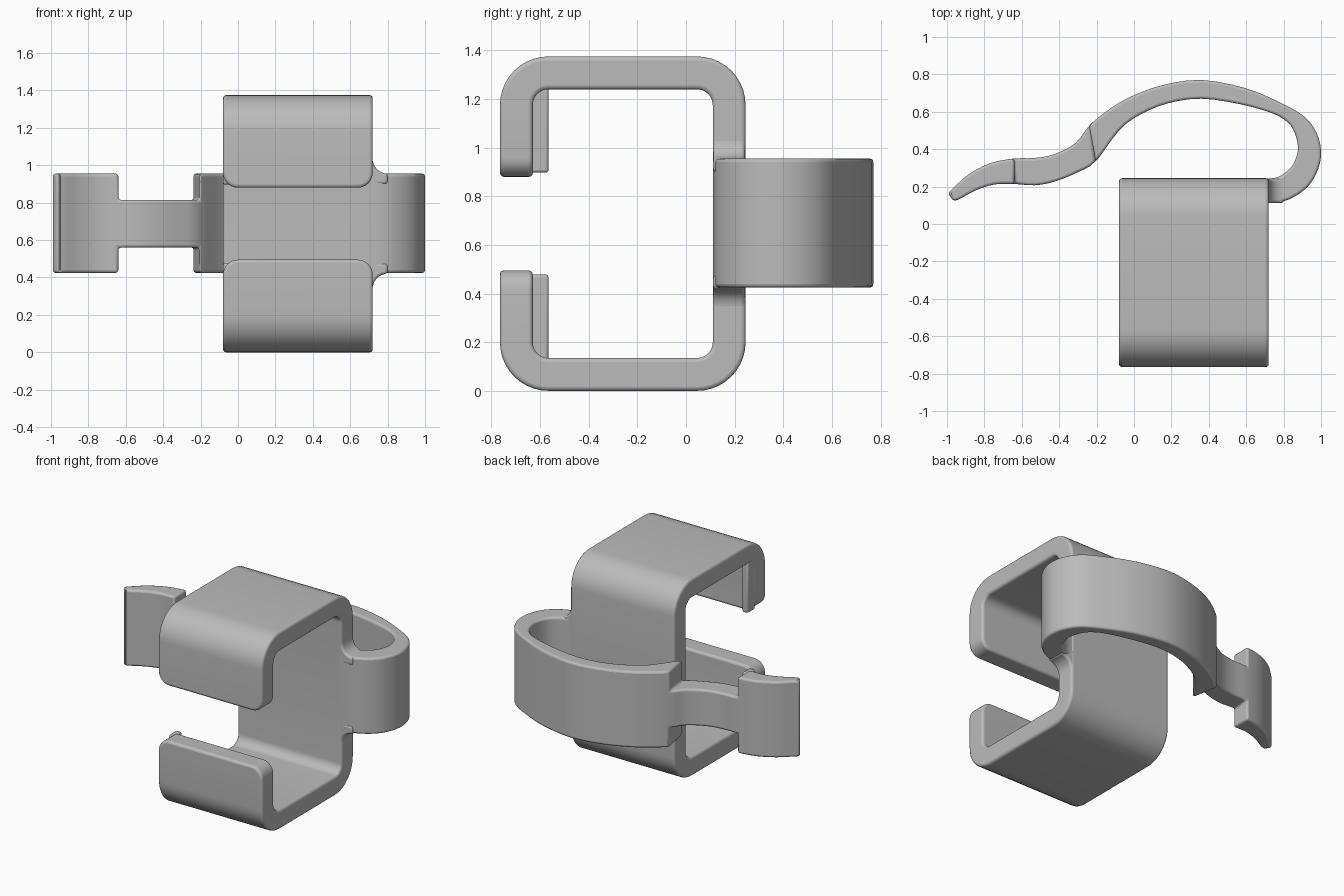
import bpy, bmesh, math
from mathutils import Vector

if "Cube" in bpy.data.objects:
    bpy.data.objects.remove(bpy.data.objects["Cube"])

grey = bpy.data.materials.new("light_grey")
grey.diffuse_color = (0.5, 0.5, 0.5, 1)
grey.use_nodes = True
grey.node_tree.nodes["Principled BSDF"].inputs["Base Color"].default_value = grey.diffuse_color
MID = 0.6875  # height of the mirror plane


def finish(name, bm, bevel):
    """Turn a bmesh into a smooth object with rounded edges."""
    bmesh.ops.recalc_face_normals(bm, faces=bm.faces)
    me = bpy.data.meshes.new(name)
    bm.to_mesh(me)
    bm.free()
    me.materials.append(grey)
    ob = bpy.data.objects.new(name, me)
    bpy.context.collection.objects.link(ob)
    bpy.context.view_layer.objects.active = ob
    ob.select_set(True)
    bpy.ops.object.shade_smooth_by_angle(angle=math.radians(35))
    ob.select_set(False)
    mod = ob.modifiers.new("rounded_edges", 'BEVEL')
    mod.width, mod.segments = bevel, 3
    mod.limit_method, mod.angle_limit = 'ANGLE', math.radians(35)
    mod.use_clamp_overlap = False
    return ob


def prism(points, shift):
    """Extrude a closed polygon of 3D points along a vector."""
    bm = bmesh.new()
    face = bm.faces.new([bm.verts.new(p) for p in points])
    res = bmesh.ops.extrude_face_region(bm, geom=[face])
    verts = [v for v in res['geom'] if isinstance(v, bmesh.types.BMVert)]
    bmesh.ops.translate(bm, verts=verts, vec=shift)
    return bm


def arc(cx, cy, r, a0, a1, n=10):
    return [(cx + r * math.cos(math.radians(a0 + (a1 - a0) * i / n)),
             cy + r * math.sin(math.radians(a0 + (a1 - a0) * i / n))) for i in range(n + 1)]


# C-shaped clamp: upper half of the profile, mirrored to the lower half
outer = [(-0.765, 0.88)] + arc(-0.565, 1.175, 0.2, 180, 90) + arc(0.045, 1.175, 0.2, 90, 0)
inner = arc(0.045, 1.175, 0.065, 0, 90) + arc(-0.565, 1.175, 0.065, 90, 180) + [(-0.63, 0.88)]
flip = lambda pts: [(y, 2 * MID - z) for y, z in reversed(pts)]
profile = outer + flip(outer) + flip(inner) + inner
bm = prism([(-0.08, y, z) for y, z in profile], (0.8, 0, 0))
# rounded corners of the two front flaps
corners = [e for e in bm.edges
           if all(v.co.y < -0.6 and abs(abs(v.co.z - MID) - 0.1925) < 0.001 for v in e.verts)
           and abs(e.verts[0].co.x - e.verts[1].co.x) < 0.001]
bmesh.ops.bevel(bm, geom=corners, offset=0.08, segments=8, profile=0.5, affect='EDGES')
finish("clamp", bm, 0.016)

for side, s in (("upper", 1), ("lower", -1)):
    zz = lambda z: MID + s * (z - MID)
    # small stop rib inside each flap
    rib = [(-0.08, y, zz(z)) for y, z in
           ((-0.65, 0.897), (-0.565, 0.897), (-0.565, 1.25), (-0.65, 1.25))]
    finish(side + "_stop_rib", prism(rib, (0.045, 0, 0)), 0.012)
    # fillet between the clamp wall and the arm
    pts = [(0.66, 0.90), (0.66, 1.035)] + arc(0.80, 1.035, 0.08, 180, 270, 8) + [(0.80, 0.90)]
    finish(side + "_arm_fillet",
           prism([(x, 0.112, zz(z)) for x, z in pts], (0, 0.131, 0)), 0.014)

# Spring arm: (outer x, outer y, inner x, inner y) at stations along its length
stations = [
    (0.62, .112, 0.62, .243), (0.73, .112, 0.73, .243), (0.83, .132, 0.79, .262),
    (0.93, .200, 0.845, .310), (0.985, .295, 0.87, .365), (1.0, .390, 0.877, .415),
    (0.975, .490, 0.86, .485), (0.91, .575, 0.825, .540), (0.79, .645, 0.745, .590),
    (0.60, .725, 0.57, .640), (0.36, .770, 0.36, .670), (0.15, .742, 0.18, .645),
    (-0.03, .675, 0.03, .583), (-0.15, .600, -0.08, .500), (-0.24, .525, -0.205, .335),
    (-0.31, .435, -0.30, .277), (-0.42, .375, -0.42, .228), (-0.53, .353, -0.53, .207),
    (-0.64, .350, -0.64, .214), (-0.77, .325, -0.75, .211), (-0.88, .268, -0.85, .178),
    (-0.95, .208, -0.925, .137), (-0.995, .165, -0.965, .122)]


def catmull(p, t):
    a, b, c, d = (Vector(q) for q in p)
    return 0.5 * (2 * b + (c - a) * t + (2 * a - 5 * b + 4 * c - d) * t * t
                  + (3 * b - a - 3 * c + d) * t ** 3)


SUB = 3
path = []
last = len(stations) - 1
for i in range(last):
    ctrl = [stations[max(0, min(last, i + k))] for k in (-1, 0, 1, 2)]
    path += [catmull(ctrl, j / SUB) for j in range(SUB)]
path.append(Vector(stations[-1]))

# Solid built from cells; the neck keeps only the middle height band
levels = (0.425, 0.56, 0.815, 0.955)
neck = range(14 * SUB, 18 * SUB)


def solid(i, k):
    return 0 <= i < len(path) - 1 and (k == 1 or (k in (0, 2) and i not in neck))


bm = bmesh.new()
cache = {}


def vert(i, k, inside):
    key = (i, k, inside)
    if key not in cache:
        p = path[i]
        cache[key] = bm.verts.new((p[2], p[3], levels[k]) if inside else (p[0], p[1], levels[k]))
    return cache[key]


def quad(*keys):
    bm.faces.new([vert(*k) for k in keys])


for i in range(len(path) - 1):
    for k in range(3):
        if not solid(i, k):
            continue
        for w in (0, 1):
            quad((i, k, w), (i + 1, k, w), (i + 1, k + 1, w), (i, k + 1, w))
        for dk, kk in ((-1, k), (1, k + 1)):
            if not solid(i, k + dk):
                quad((i, kk, 0), (i + 1, kk, 0), (i + 1, kk, 1), (i, kk, 1))
        for di, ii in ((-1, i), (1, i + 1)):
            if not solid(i + di, k):
                quad((ii, k, 0), (ii, k + 1, 0), (ii, k + 1, 1), (ii, k, 1))
finish("spring_arm", bm, 0.014)
